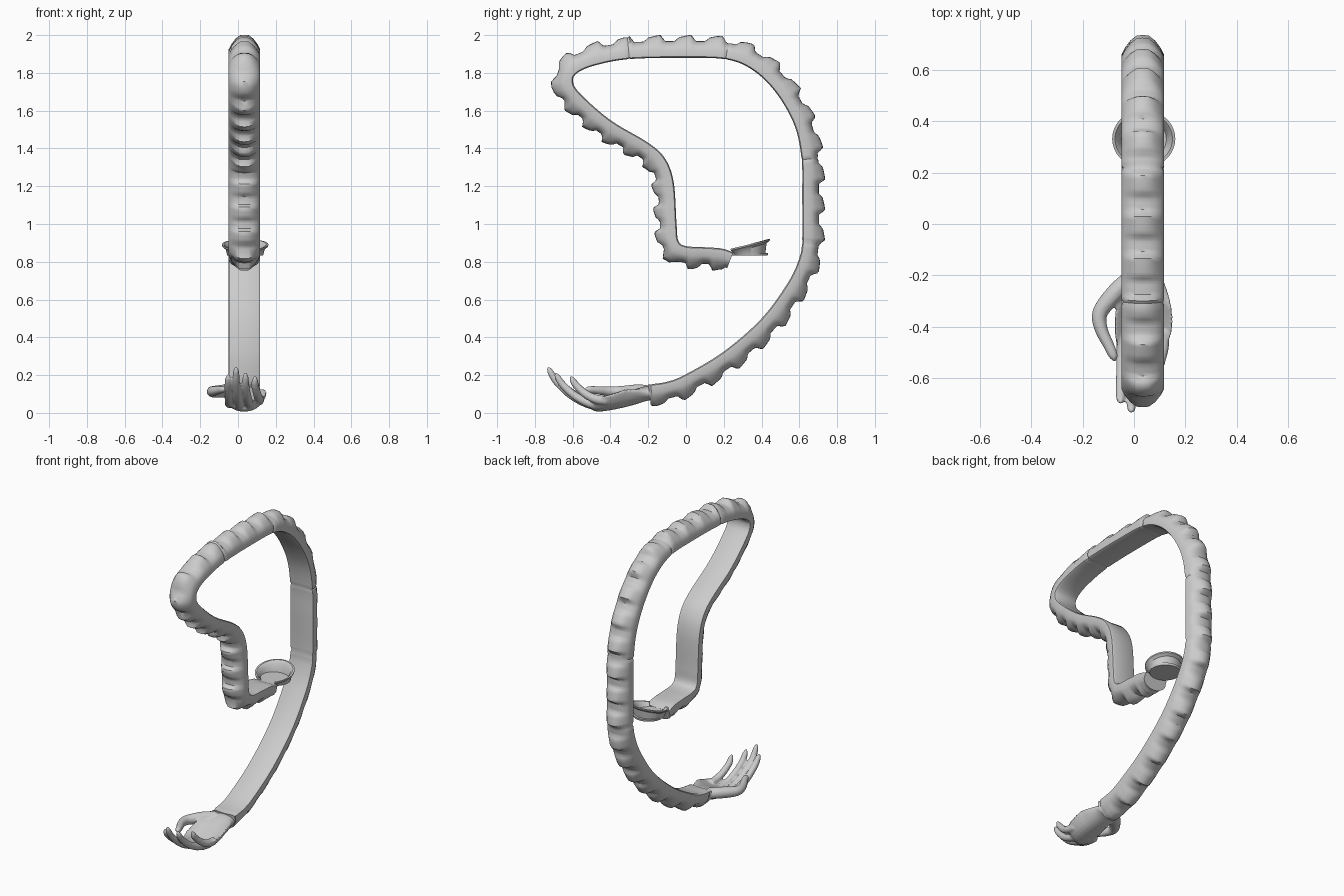
import bpy, bmesh, math
from mathutils import Vector

if "Cube" in bpy.data.objects:
    bpy.data.objects.remove(bpy.data.objects["Cube"])

CX = 0.034  # centre of the band across x


def spline(pts, step):
    """Catmull-Rom through points of any dimension, about one sample per step."""
    pts = [Vector(p) for p in pts]
    p = [2 * pts[0] - pts[1]] + pts + [2 * pts[-1] - pts[-2]]
    out = []
    for i in range(1, len(p) - 2):
        n = max(2, round((p[i + 1] - p[i]).length / step))
        for k in range(n):
            t = k / n
            out.append(0.5 * (2 * p[i] + (p[i + 1] - p[i - 1]) * t
                       + (2 * p[i - 1] - 5 * p[i] + 4 * p[i + 1] - p[i + 2]) * t * t
                       + (3 * p[i] - p[i - 1] - 3 * p[i + 1] + p[i + 2]) * t ** 3))
    return out + [pts[-1]]


def loft(bm, rings):
    """Skin closed rings and cap both ends."""
    vs = [[bm.verts.new(c) for c in r] for r in rings]
    n = len(vs[0])
    for a, b in zip(vs, vs[1:]):
        for i in range(n):
            bm.faces.new((a[i], a[(i + 1) % n], b[(i + 1) % n], b[i]))
    bm.faces.new(vs[0][::-1])
    bm.faces.new(vs[-1])


def finish(bm, name, angle=35):
    bmesh.ops.recalc_face_normals(bm, faces=bm.faces)
    me = bpy.data.meshes.new(name)
    bm.to_mesh(me)
    bm.free()
    ob = bpy.data.objects.new(name, me)
    bpy.context.collection.objects.link(ob)
    bpy.ops.object.select_all(action='DESELECT')
    ob.select_set(True)
    bpy.context.view_layer.objects.active = ob
    bpy.ops.object.shade_smooth_by_angle(angle=math.radians(angle))
    return ob


# Curved band: inner edge (y, z) from the wrist round to the cup
inner = [(-.20, .15), (-.1, .165), (0, .205), (.2, .325), (.4, .50), (.54, .69), (.6, .82),
         (.615, .92), (.615, 1.15), (.612, 1.34), (.575, 1.52), (.48, 1.69), (.36, 1.81),
         (.22, 1.87), (0, 1.88), (-.3, 1.873), (-.48, 1.84), (-.575, 1.80), (-.598, 1.755),
         (-.56, 1.69), (-.4, 1.55), (-.2, 1.43), (-.11, 1.345), (-.065, 1.22), (-.05, 1.0),
         (-.04, .91), (0, .883), (.1, .877), (.19, .87), (.25, .85)]
path = spline(inner, 0.012)
seams = [Vector(s) for s in ((-.19, .15), (.615, .9), (.612, 1.34), (.21, 1.872), (-.3, 1.873))]
seam_ids = {min(range(len(path)), key=lambda i: (path[i] - s).length) for s in seams}


def bump(ph):
    """Trapezoid knuckle profile over one period."""
    keys = [(0, 0), (.14, 1), (.32, .85), (.55, .6), (.68, 0), (1, 0)]
    for (a, u), (b, v) in zip(keys, keys[1:]):
        if ph <= b:
            return u + (v - u) * (ph - a) / (b - a)


# Half cross-section: x offset, depth, bump weight
half = [(.07, 0, 0), (.082, .006, 0), (.083, .045, 0), (.07, .066, .15), (.048, .08, .6), (.024, .087, .95)]
section = [(-x, d, w) for x, d, w in half] + [(0, .088, 1)] + half[::-1] + [(0, .004, 0)]
rings, phase, prev = [], 0.1, None
for i, p in enumerate(path):
    t = (path[min(i + 2, len(path) - 1)] - path[max(i - 2, 0)]).normalized()
    nrm = Vector((t.y, -t.x))
    outer = p + nrm * 0.09
    if prev:
        late = i / len(path) > .5 and p.y < 1.72
        phase += (outer - prev).length / (.128 if late else .163)
    prev = outer
    h = 0.034 * bump(phase % 1)
    k = 0.93 if i in seam_ids else 1
    ring = []
    for x, d, w in section:
        q = p + nrm * ((d + w * h - .04) * k + .04)
        ring.append((CX + x * k, q.x, q.y))
    rings.append(ring)
bm = bmesh.new()
loft(bm, rings)
finish(bm, "spined_band", 40)

# Cup: flat base with a tilted, flared rim that is open where the band enters
bm = bmesh.new()
bmesh.ops.create_cone(bm, cap_ends=True, segments=48, radius1=.094, radius2=.097, depth=.014)
bmesh.ops.translate(bm, verts=bm.verts, vec=(CX + .004, .338, .839))
rings = []
for i in range(57):
    a = math.radians(-90 + 32 + (360 - 64) * i / 56)
    c, s = math.cos(a), math.sin(a)
    top = .892 + .028 * s
    prof = [(.095, .833), (.104, top - .022), (.122, top - .008), (.123, top), (.112, top),
            (.095, top - .016), (.086, .838)]
    rings.append([(CX + .004 + r * c, .328 + .004 * (1 - s) + r * s * .95, z) for r, z in prof])
loft(bm, rings)
finish(bm, "end_cup", 40)


# Hand: cupped palm plus tapering digits, fused by a voxel remesh
bm = bmesh.new()
stations = [(-.17, .111, .034, .076, .036), (-.22, .104, .034, .082, .04), (-.28, .085, .036, .1, .04),
            (-.35, .062, .038, .112, .034), (-.42, .042, .036, .112, .027), (-.47, .032, .03, .098, .021),
            (-.50, .034, .02, .075, .014)]
rings = []
for y, z, x, w, hh in spline(stations, .02):
    cup = .055 * min(1, max(0, (-.2 - y) / .12))
    ring = []
    for k in range(28):
        a = math.tau * k / 28
        c = math.cos(a)
        ring.append((x + w * c, y, z + hh * math.sin(a) + cup * c * c * abs(c) - .004))
    rings.append(ring)
loft(bm, rings)


def digit(pts):
    """Tapered tube through (x, y, z, radius) points with a rounded tip."""
    sm = spline(pts, .015)
    rings = []
    for i, p in enumerate(sm):
        t = (sm[min(i + 1, len(sm) - 1)] - sm[max(i - 1, 0)]).to_3d().normalized()
        side = t.cross(Vector((0, 0, 1))).normalized()
        up = side.cross(t)
        r = max(p[3], .004)
        rings.append([p.to_3d() + r * (math.cos(math.tau * k / 12) * side + math.sin(math.tau * k / 12) * up)
                      for k in range(12)])
    loft(bm, rings)


# Four fingers: base x, tip x, tip y, tip z, base z
for bx, tx, ty, tz, bz in ((-.045, -.052, -.695, .205, .05), (.005, -.01, -.73, .243, .035),
                           (.06, .04, -.69, .212, .037), (.112, .09, -.61, .195, .065)):
    y0 = -.42
    ly, lz = ty - y0, tz - bz
    digit([(bx, y0, bz, .026), (bx, y0 + .3 * ly, bz + .06 * lz, .025),
           ((bx + tx) / 2, y0 + .6 * ly, bz + .28 * lz, .022),
           (tx, y0 + .85 * ly, bz + .62 * lz, .02), (tx, ty + .01, tz - .022, .016), (tx, ty, tz, .006)])
# Thumb
digit([(-.01, -.21, .115, .034), (-.07, -.265, .115, .036), (-.132, -.345, .112, .031),
       (-.128, -.41, .115, .026), (-.1, -.47, .12, .022), (-.08, -.515, .124, .018), (-.075, -.535, .125, .006)])
hand = finish(bm, "hand", 180)
rm = hand.modifiers.new("fuse", 'REMESH')
rm.mode = 'VOXEL'
rm.voxel_size = .006
rm.use_smooth_shade = True
sm = hand.modifiers.new("soften", 'SMOOTH')
sm.factor = .5
sm.iterations = 5
